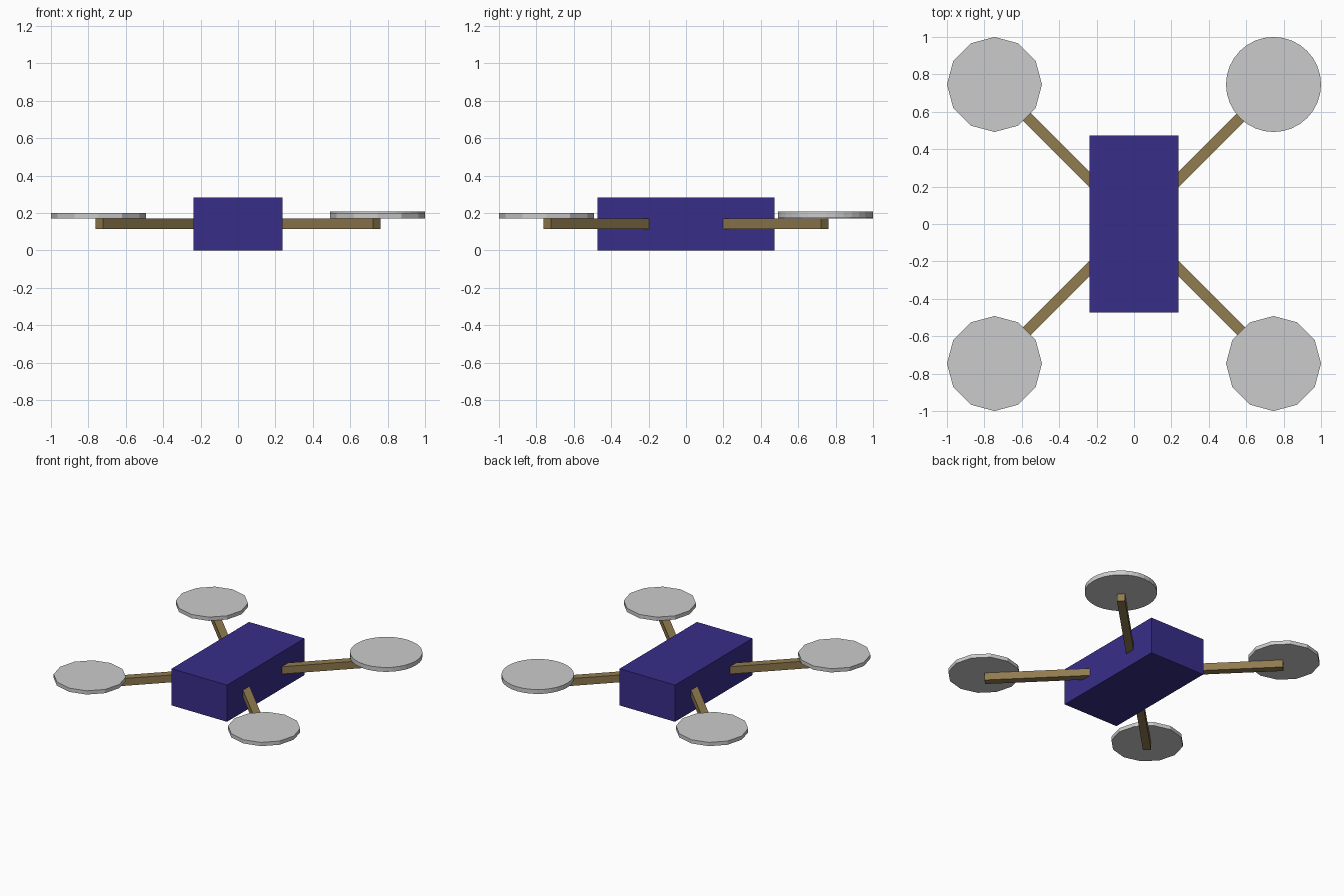
import bpy
from math import radians, sqrt

if "Cube" in bpy.data.objects:
    bpy.data.objects.remove(bpy.data.objects["Cube"])


def paint(obj, name, color):
    mat = bpy.data.materials.get(name) or bpy.data.materials.new(name)
    mat.diffuse_color = color
    mat.use_nodes = True
    mat.node_tree.nodes["Principled BSDF"].inputs["Base Color"].default_value = mat.diffuse_color
    obj.data.materials.append(mat)


def box(name, size, loc, angle=0):
    bpy.ops.mesh.primitive_cube_add(size=1, location=loc, rotation=(0, 0, angle))
    obj = bpy.context.object
    obj.name = name
    obj.scale = size
    return obj


def rotor(name, x, y, sides, bottom, top):
    bpy.ops.mesh.primitive_cylinder_add(vertices=sides, radius=0.254, depth=top - bottom,
                                        location=(x, y, (bottom + top) / 2))
    bpy.context.object.name = name


# Central body
body = box("body", (0.474, 0.946, 0.284), (0, 0, 0.142))
paint(body, "indigo", (0.04, 0.027, 0.25, 1))

# Diagonal arms, each carrying a rotor disc
reach = 0.742 * sqrt(2)
for sx, side in ((-1, "left"), (1, "right")):
    for sy, end in ((-1, "front"), (1, "back")):
        arm = box(f"{end}_{side}_arm", (reach, 0.057, 0.057),
                  (sx * 0.371, sy * 0.371, 0.1415), radians(45 * sx * sy))
        paint(arm, "tan", (0.28, 0.2, 0.08, 1))
        # The back right disc is rounder and sits slightly higher
        smooth = sx > 0 and sy > 0
        rotor(f"{end}_{side}_rotor", sx * 0.746, sy * 0.746,
              32 if smooth else 12, 0.175 if smooth else 0.17, 0.209 if smooth else 0.199)
